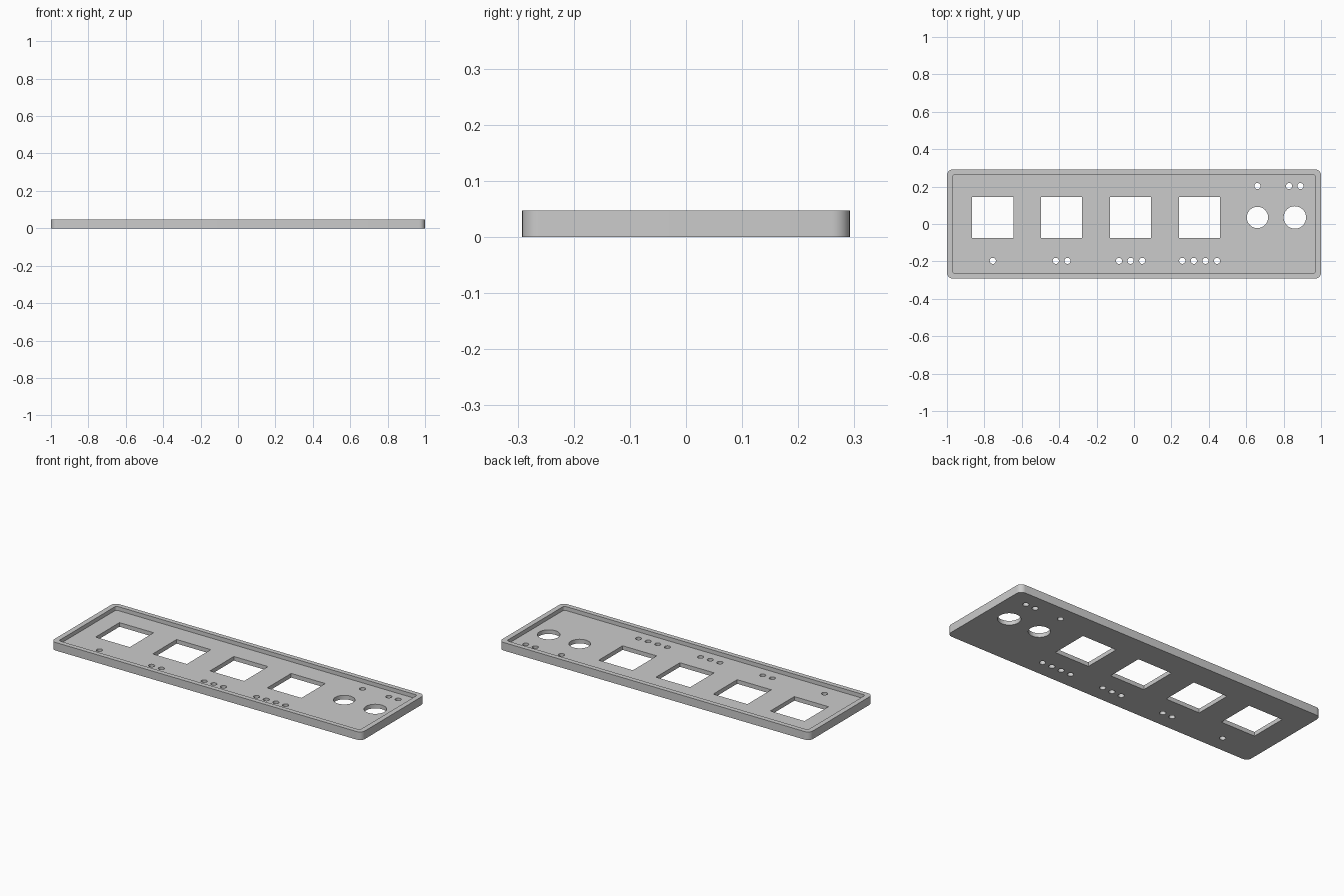
import bpy
import bmesh
from math import cos, sin, pi, radians

cube = bpy.data.objects.get("Cube")
if cube:
    bpy.data.objects.remove(cube)

HEIGHT = 0.047
FLOOR = 0.024

grey = bpy.data.materials.new("panel grey")
grey.use_nodes = True
colour = (0.6, 0.6, 0.6, 1)
grey.diffuse_color = colour
grey.node_tree.nodes["Principled BSDF"].inputs["Base Color"].default_value = colour


def rounded_outline(hx, hy, r, steps=8):
    """Rectangle outline with rounded corners, counter-clockwise."""
    pts = []
    for k, (sx, sy) in enumerate([(1, 1), (-1, 1), (-1, -1), (1, -1)]):
        for i in range(steps + 1):
            a = (k + i / steps) * pi / 2
            pts.append((sx * (hx - r) + r * cos(a), sy * (hy - r) + r * sin(a)))
    return pts


def circle(x, y, r, sides):
    return [(x + r * cos(2 * pi * i / sides), y + r * sin(2 * pi * i / sides))
            for i in range(sides)]


def square(x, y, h):
    return [(x + h, y + h), (x - h, y + h), (x - h, y - h), (x + h, y - h)]


def prisms(name, outlines, z0, z1):
    """One object holding an upright prism for each outline."""
    bm = bmesh.new()
    for pts in outlines:
        low = [bm.verts.new((x, y, z0)) for x, y in pts]
        high = [bm.verts.new((x, y, z1)) for x, y in pts]
        bm.faces.new(low[::-1])
        bm.faces.new(high)
        for i in range(len(pts)):
            j = (i + 1) % len(pts)
            bm.faces.new((low[i], low[j], high[j], high[i]))
    mesh = bpy.data.meshes.new(name)
    bm.to_mesh(mesh)
    bm.free()
    mesh.materials.append(grey)
    obj = bpy.data.objects.new(name, mesh)
    bpy.context.collection.objects.link(obj)
    return obj


# Outer body and the shallow tray recess
panel = prisms("front_panel", [rounded_outline(1, 0.292, 0.032)], 0, HEIGHT)
recess = prisms("recess_cutter", [rounded_outline(0.97, 0.264, 0.012)], FLOOR, 0.1)

# Square windows, each with a growing row of indicator holes below
holes = []
for n, x in enumerate([-0.755, -0.387, -0.018, 0.351]):
    holes.append(square(x, 0.035, 0.11))
    for i in range(n + 1):
        holes.append(circle(x + (i - n / 2) * 0.062, -0.197, 0.0165, 24))

# Round connector openings and the small holes above them
holes.append(circle(0.66, 0.035, 0.057, 48))
holes.append(circle(0.86, 0.035, 0.06, 48))
for x in (0.66, 0.829, 0.89):
    holes.append(circle(x, 0.203, 0.0165, 24))
openings = prisms("opening_cutter", holes, -0.1, 0.1)

# Cut the recess and openings, then drop the cutters
bpy.context.view_layer.objects.active = panel
for cutter in (recess, openings):
    mod = panel.modifiers.new("cut", 'BOOLEAN')
    mod.operation = 'DIFFERENCE'
    mod.solver = 'EXACT'
    mod.object = cutter
    bpy.ops.object.modifier_apply(modifier=mod.name)
    bpy.data.objects.remove(cutter)

bpy.ops.object.select_all(action='DESELECT')
panel.select_set(True)
bpy.ops.object.shade_smooth_by_angle(angle=radians(30))
